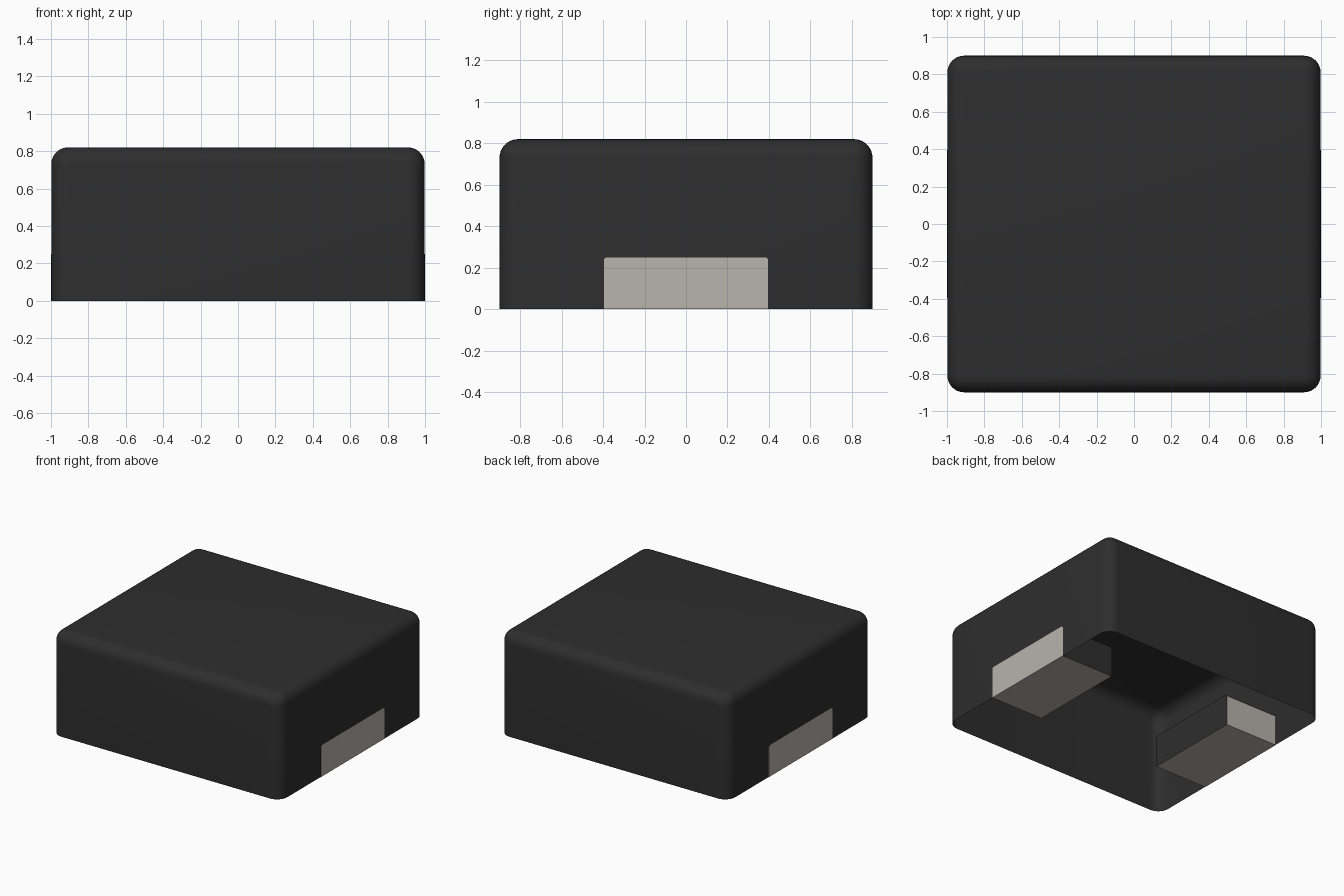
import bpy, bmesh
from mathutils import Vector

cube = bpy.data.objects.get("Cube")
if cube:
    bpy.data.objects.remove(cube, do_unlink=True)


def make_material(name, rgb):
    mat = bpy.data.materials.new(name)
    mat.use_nodes = True
    color = (*rgb, 1.0)
    mat.diffuse_color = color
    bsdf = next(n for n in mat.node_tree.nodes if n.type == 'BSDF_PRINCIPLED')
    bsdf.inputs["Base Color"].default_value = color
    return mat


BLACK = make_material("black casing", (0.027, 0.027, 0.027))
METAL = make_material("tinned metal", (0.48, 0.455, 0.415))


def box(bm, lo, hi):
    """Add an axis-aligned box between two corners."""
    bmesh.ops.create_cube(bm, size=1)
    lo, hi = Vector(lo), Vector(hi)
    for v in bm.verts:
        v.co = Vector([(lo[i] + hi[i]) / 2 + v.co[i] * (hi[i] - lo[i]) for i in range(3)])
    bm.normal_update()


def finish(bm, name, mats):
    mesh = bpy.data.meshes.new(name)
    bm.to_mesh(mesh)
    bm.free()
    obj = bpy.data.objects.new(name, mesh)
    bpy.context.collection.objects.link(obj)
    for m in mats:
        mesh.materials.append(m)
    return obj


# Casing: thin open-bottomed shell with rounded top and upright edges
bm = bmesh.new()
box(bm, (-0.998, -0.9, 0), (0.998, 0.9, 0.82))
edges = [e for e in bm.edges if any(v.co.z > 0.1 for v in e.verts)]
bmesh.ops.bevel(bm, geom=edges, offset=0.09, segments=8, profile=0.5, affect='EDGES')
bottom = [f for f in bm.faces if all(v.co.z < 0.001 for v in f.verts)]
bmesh.ops.delete(bm, geom=bottom, context='FACES_ONLY')
casing = finish(bm, "casing", [BLACK])
bpy.ops.object.select_all(action='DESELECT')
bpy.context.view_layer.objects.active = casing
casing.select_set(True)
bpy.ops.object.shade_smooth_by_angle()

# Terminals: blocks inside the shell, metal on the outer end and underside
for side, name in ((1, "left_terminal"), (-1, "right_terminal")):
    bm = bmesh.new()
    x0, x1 = sorted((side * 0.54, side * 1.0))
    box(bm, (x0, -0.395, 0), (x1, 0.395, 0.25))
    # Slightly clipped upper corners on the metal
    top = [e for e in bm.edges
           if all(v.co.z > 0.2 for v in e.verts)
           and abs(e.verts[0].co.y - e.verts[1].co.y) < 0.01]
    bmesh.ops.bevel(bm, geom=top, offset=0.01, segments=1, affect='EDGES')
    bm.normal_update()
    for f in bm.faces:
        outer = f.normal.x * side > 0.9
        under = f.normal.z < -0.9
        bare_side = side < 0 and f.normal.y > 0.9
        f.material_index = 1 if outer or under or bare_side else 0
    finish(bm, name, [BLACK, METAL])
